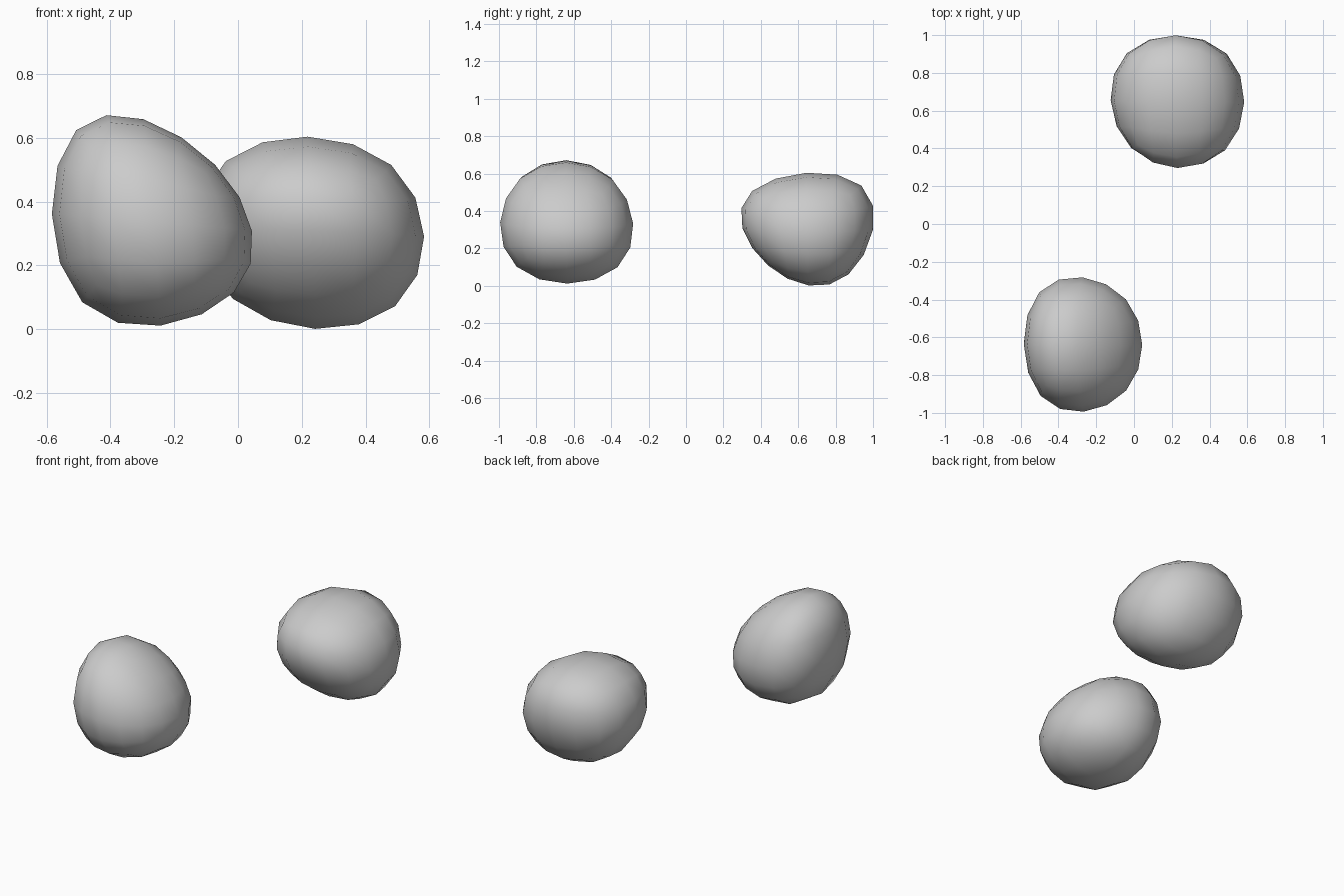
import bpy, bmesh
from mathutils import Vector, Matrix

if "Cube" in bpy.data.objects:
    bpy.data.objects.remove(bpy.data.objects["Cube"])


def rock(name, centre, axes, bend_xy, bend_xz, bend_yz):
    """A cube cage, stretched, skewed and bent, then rounded by subdivision."""
    bm = bmesh.new()
    bmesh.ops.create_cube(bm, size=2)
    stretch = Matrix(axes) * (1 / 0.843)       # make up for the subdivision shrinkage
    for v in bm.verts:
        x, y, z = v.co
        bend = Vector(bend_xy) * x * y + Vector(bend_xz) * x * z + Vector(bend_yz) * y * z
        v.co = Vector(centre) + stretch @ v.co + bend * 1.84
    mesh = bpy.data.meshes.new(name)
    bm.to_mesh(mesh)
    bm.free()
    mesh.shade_smooth()
    obj = bpy.data.objects.new(name, mesh)
    bpy.context.collection.objects.link(obj)
    sub = obj.modifiers.new("rounding", 'SUBSURF')
    sub.levels = sub.render_levels = 2
    return obj


# Front rock, leaning to the upper left
rock("front_rock", (-0.27, -0.638, 0.335),
     ((0.315, -0.003, -0.027), (-0.003, 0.357, -0.003), (-0.027, -0.003, 0.325)),
     (0.003, -0.033, 0), (-0.02, 0, -0.07), (0, -0.0225, -0.0015))

# Back rock, undercut on its front side
rock("back_rock", (0.23, 0.65, 0.3025),
     ((0.355, -0.005, -0.012), (-0.005, 0.35, -0.006), (-0.012, -0.006, 0.3025)),
     (0.015, 0.005, 0), (0.005, 0, 0.005), (0, 0.0775, 0.0375))
